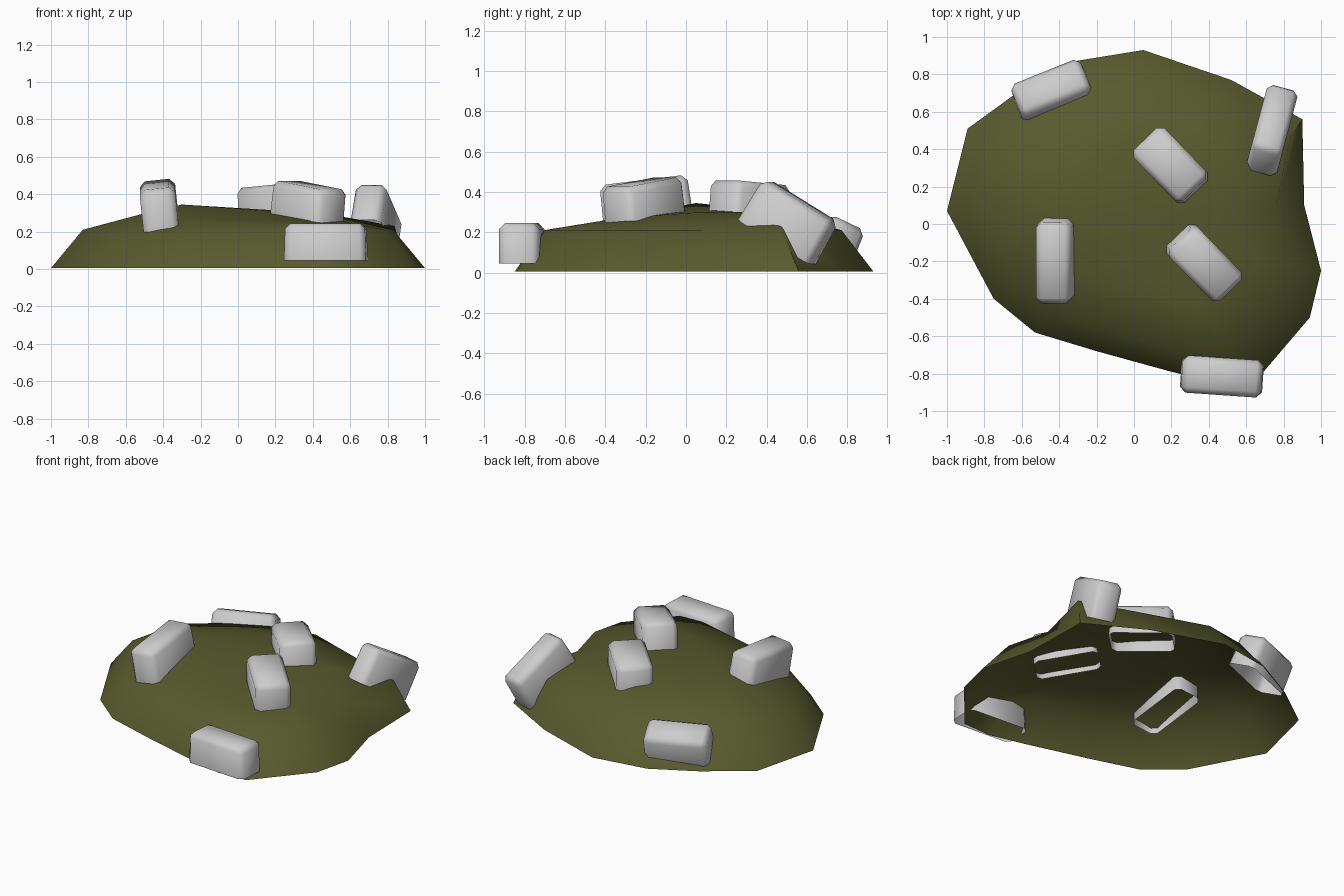
import bpy
import bmesh
from math import radians
from mathutils import Euler, Matrix, Vector

cube = bpy.data.objects.get("Cube")
if cube:
    bpy.data.objects.remove(cube, do_unlink=True)


def material(name, colour):
    mat = bpy.data.materials.new(name)
    mat.use_nodes = True
    mat.diffuse_color = colour
    bsdf = next(n for n in mat.node_tree.nodes if n.type == 'BSDF_PRINCIPLED')
    bsdf.inputs["Base Color"].default_value = colour
    return mat


def make_object(name, bm, mat, angle):
    bmesh.ops.recalc_face_normals(bm, faces=bm.faces)
    mesh = bpy.data.meshes.new(name)
    bm.to_mesh(mesh)
    bm.free()
    mesh.materials.append(mat)
    obj = bpy.data.objects.new(name, mesh)
    bpy.context.collection.objects.link(obj)
    bpy.ops.object.select_all(action='DESELECT')
    obj.select_set(True)
    bpy.context.view_layer.objects.active = obj
    bpy.ops.object.shade_smooth_by_angle(angle=radians(angle))
    return obj


moss = material("moss green", (0.096, 0.102, 0.027, 1))
stone = material("stone grey", (0.61, 0.61, 0.61, 1))

# Mound: an open shell, the ground outline stepped inward to an off-centre peak
outline = [(0.05, 0.93), (0.52, 0.77), (0.9, 0.56), (0.91, 0.1), (1, -0.25),
           (0.94, -0.5), (0.65, -0.84), (0.45, -0.85), (0.2, -0.79), (-0.2, -0.68),
           (-0.53, -0.58), (-0.75, -0.4), (-1, 0.07), (-0.89, 0.51),
           (-0.6, 0.72), (-0.32, 0.87)]


def ground(x, y):
    return (x, y, 0.005)


def shoulder(x, y):
    # The shoulder bulges under the back left rock and dips at the front right
    if x > 0.7 and y > 0.3:
        return (x * 0.93, y * 0.83, 0.23)
    if x < -0.4 and y < -0.3:
        return (x * 0.83, y * 0.83, 0.185)
    return (x * 0.83, y * 0.83, 0.21)


def crown(x, y):
    # The crown falls away towards the front
    return (x * 0.5, y * 0.5, 0.298 + 0.05 * min(y, 0))


bm = bmesh.new()
rings = [[bm.verts.new(place(x, y)) for x, y in outline]
         for place in (ground, shoulder, crown)]
peak = bm.verts.new((-0.3, 0.05, 0.345))
n = len(outline)
for i in range(n):
    j = (i + 1) % n
    for low, high in zip(rings, rings[1:]):
        bm.faces.new((low[i], low[j], high[j], high[i]))
    bm.faces.new((rings[-1][i], rings[-1][j], peak))
make_object("mound", bm, moss, 60)


# Rocks: chamfered blocks, open underneath, sunk into the mound
def rock(name, centre, size, turn):
    bm = bmesh.new()
    bmesh.ops.create_cube(bm, size=1)
    bottom = min(bm.faces, key=lambda f: f.calc_center_median().z)
    bmesh.ops.delete(bm, geom=[bottom], context='FACES_ONLY')
    for v in bm.verts:
        v.co = Vector(a * b for a, b in zip(v.co, size))
        if v.co.z > 0:
            v.co.x *= 0.97
    edges = [e for e in bm.edges if not e.is_boundary]
    bmesh.ops.bevel(bm, geom=edges, offset=0.03, segments=1, affect='EDGES')
    rotation = Euler([radians(a) for a in turn]).to_matrix().to_4x4()
    bmesh.ops.transform(bm, matrix=Matrix.Translation(centre) @ rotation, verts=bm.verts)
    make_object(name, bm, stone, 80)


rock("rock_right", (-0.42, -0.195, 0.322), (0.45, 0.19, 0.265), (-6, -7, 90))
rock("rock_centre_back", (0.195, 0.315, 0.343), (0.39, 0.23, 0.205), (0, -4, -46))
rock("rock_centre_front", (0.375, -0.21, 0.345), (0.4, 0.22, 0.21), (0, 8, -46))
rock("rock_back_left", (0.74, 0.51, 0.255), (0.43, 0.17, 0.24), (0, 31, 75))
rock("rock_back_right", (-0.435, 0.7, 0.15), (0.41, 0.2, 0.215), (-24, 0, 22))
rock("rock_front_left", (0.47, -0.815, 0.145), (0.44, 0.2, 0.2), (0, 0, -4))
